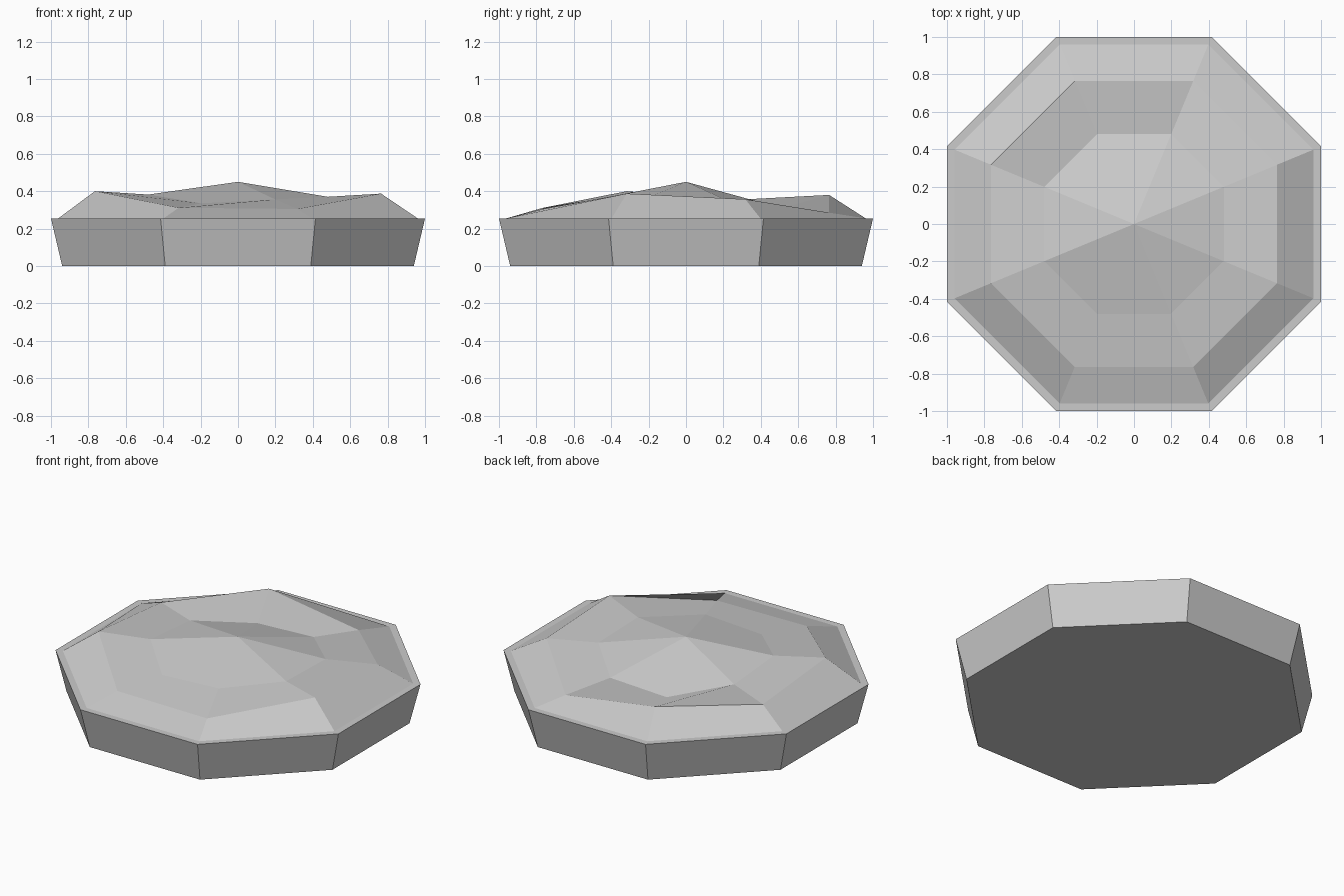
import bpy, bmesh
from math import cos, sin, pi

if "Cube" in bpy.data.objects:
    bpy.data.objects.remove(bpy.data.objects["Cube"])

SIDES = 8

def ring(bm, apothem, heights):
    """Octagon of verts with flats facing the axes, one height per corner."""
    r = apothem / cos(pi / SIDES)
    return [bm.verts.new((r * cos((i + .5) * 2 * pi / SIDES),
                          r * sin((i + .5) * 2 * pi / SIDES), h))
            for i, h in enumerate(heights)]

bm = bmesh.new()

# Flared base, flat rim, then two uneven rings of the rough stone top
rings = [
    ring(bm, 0.94, [0] * SIDES),
    ring(bm, 1.0, [0.255] * SIDES),
    ring(bm, 0.96, [0.255] * SIDES),
    ring(bm, 0.765, [0.357, 0.285, 0.38, 0.344, 0.40, 0.311, 0.305, 0.387]),
    ring(bm, 0.48, [0.36, 0.318, 0.30, 0.35, 0.382, 0.335, 0.356, 0.37]),
]
for a, b in zip(rings, rings[1:]):
    for i in range(SIDES):
        j = (i + 1) % SIDES
        bm.faces.new((a[i], a[j], b[j], b[i]))

# Central peak and underside
peak = bm.verts.new((0, 0, 0.45))
for i in range(SIDES):
    bm.faces.new((rings[-1][i], rings[-1][(i + 1) % SIDES], peak))
bm.faces.new(rings[0][::-1])

mesh = bpy.data.meshes.new("octagonal_stone")
bm.to_mesh(mesh)
bm.free()
bpy.context.collection.objects.link(bpy.data.objects.new("octagonal_stone", mesh))
